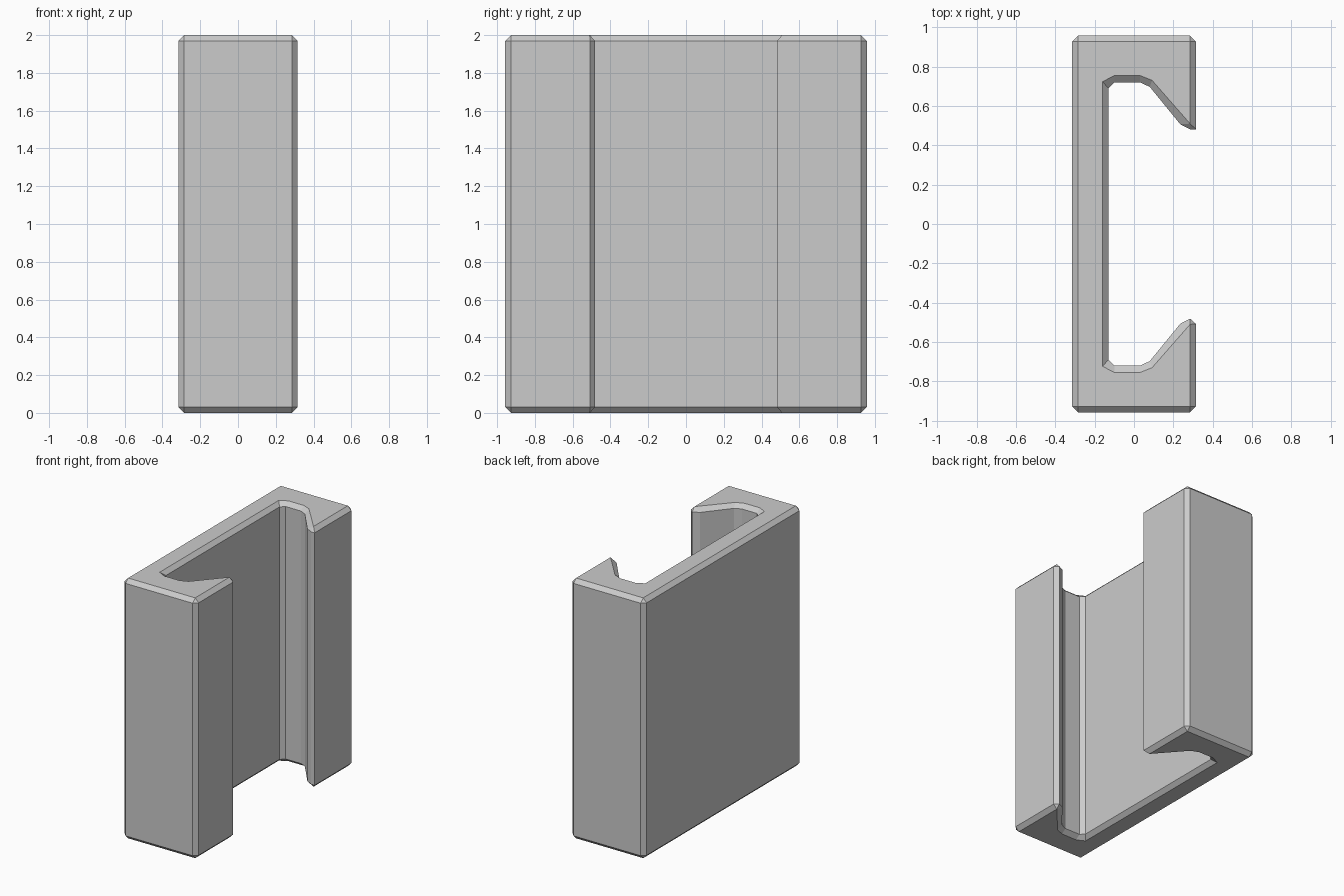
import bpy, bmesh

if "Cube" in bpy.data.objects:
    bpy.data.objects.remove(bpy.data.objects["Cube"])

H, C = 2.0, 0.03  # height and chamfer

# Half profile from back wall to lip: (wall point, matching cap point)
def half(lip):
    return [((-.315, .927), (-.285, .927)), ((-.285, .957), (-.285, .927)),
            ((.285, .957), (.285, .927)), ((.315, .927), (.285, .927)),
            (lip, (.285, .51)), ((.285, .481), (.285, .51)),
            ((.235, .507), (.285, .51)), ((.08, .697), (.092, .73)),
            ((.03, .72), (.03, .755)), ((-.10, .72), (-.10, .755)),
            ((-.13, .69), (-.16, .723))]

def flip(pairs):
    return [((a[0], -a[1]), (b[0], -b[1])) for a, b in reversed(pairs)]

# The lip is square on one side and chamfered on the other
pairs = half((.315, .481)) + flip(half((.315, .508)))
wall = [p[0] for p in pairs]
cap = [p[1] for p in pairs]

# Channel body: bottom cap, lower wall, upper wall, top cap
bm = bmesh.new()
rings = [[bm.verts.new((x, y, z)) for x, y in ring]
         for ring, z in ((cap, 0), (wall, C), (wall, H - C), (cap, H))]
n = len(pairs)
for lo, hi in zip(rings, rings[1:]):
    for i in range(n):
        j = (i + 1) % n
        bm.faces.new((lo[i], lo[j], hi[j], hi[i]))

# Merge shared chamfer corners, then close both ends
bmesh.ops.remove_doubles(bm, verts=bm.verts, dist=1e-4)
for z in (0, H):
    edges = [e for e in bm.edges if e.is_boundary and
             all(abs(v.co.z - z) < 1e-4 for v in e.verts)]
    bmesh.ops.contextual_create(bm, geom=edges)
bmesh.ops.recalc_face_normals(bm, faces=bm.faces)

mesh = bpy.data.meshes.new("channel_bracket")
bm.to_mesh(mesh)
bm.free()
bpy.context.collection.objects.link(bpy.data.objects.new("channel_bracket", mesh))
